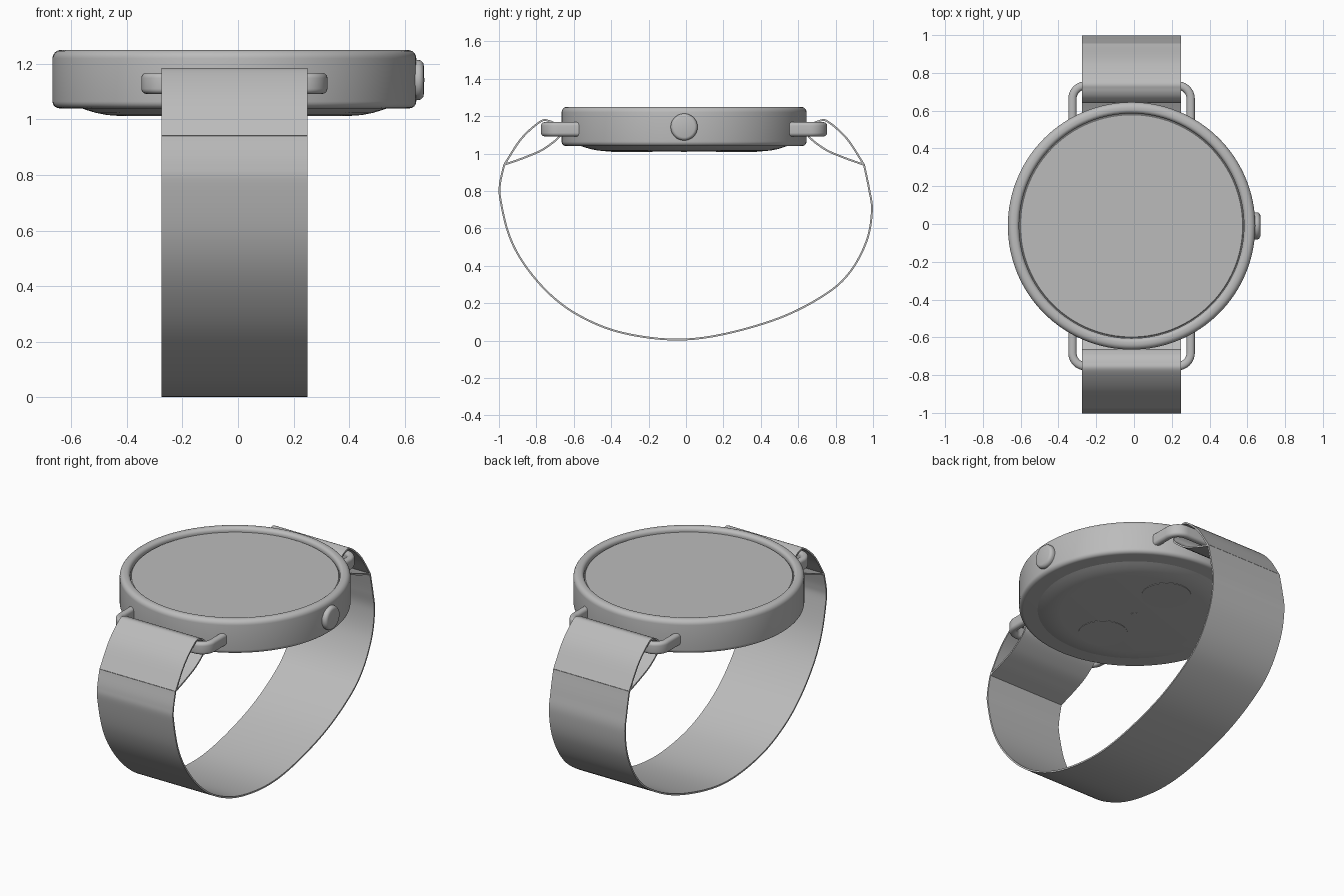
import bpy, bmesh
from math import sin, cos, pi, radians
from mathutils import Vector

CX, CY = -0.013, -0.01        # centre of the case

old = bpy.data.objects.get("Cube")
if old:
    bpy.data.objects.remove(old, do_unlink=True)

grey = bpy.data.materials.new("satin grey")
grey.use_nodes = True
colour = (0.5, 0.5, 0.5, 1)
grey.diffuse_color = colour
grey.node_tree.nodes["Principled BSDF"].inputs["Base Color"].default_value = colour


def finish(name, bm, angle=35):
    bmesh.ops.recalc_face_normals(bm, faces=bm.faces)
    mesh = bpy.data.meshes.new(name)
    bm.to_mesh(mesh)
    bm.free()
    mesh.materials.append(grey)
    obj = bpy.data.objects.new(name, mesh)
    bpy.context.collection.objects.link(obj)
    bpy.ops.object.select_all(action='DESELECT')
    obj.select_set(True)
    bpy.context.view_layer.objects.active = obj
    bpy.ops.object.shade_smooth_by_angle(angle=radians(angle))
    return obj


def arc(cx, cy, r, a0, a1, n=6):
    steps = [radians(a0 + (a1 - a0) * i / n) for i in range(n + 1)]
    return [(cx + r * cos(a), cy + r * sin(a)) for a in steps]


def lathe(name, profile, place, steps=128):
    """Spin a (radius, height) profile; place maps local points to the model."""
    bm = bmesh.new()
    verts = [bm.verts.new((r, 0, h)) for r, h in profile]
    edges = [bm.edges.new(pair) for pair in zip(verts, verts[1:])]
    bmesh.ops.spin(bm, geom=verts + edges, axis=(0, 0, 1), cent=(0, 0, 0),
                   angle=2 * pi, steps=steps)
    bmesh.ops.remove_doubles(bm, verts=bm.verts, dist=0.0001)
    for v in bm.verts:
        v.co = place(v.co)
    return finish(name, bm)


def sweep(name, path, section, place):
    """Sweep a closed (side, depth) section along a flat path."""
    bm = bmesh.new()
    pts = [Vector(p) for p in path]
    rings = []
    for i, p in enumerate(pts):
        t = (pts[min(i + 1, len(pts) - 1)] - pts[max(i - 1, 0)]).normalized()
        side = Vector((-t.y, t.x))
        rings.append([bm.verts.new(place(*(p + side * s), d)) for s, d in section])
    n = len(section)
    for a, b in zip(rings, rings[1:]):
        for j in range(n):
            k = (j + 1) % n
            bm.faces.new((a[j], a[k], b[k], b[j]))
    bm.faces.new(rings[0])
    bm.faces.new(rings[-1])
    return finish(name, bm)


def smooth_path(points, n=8):
    """Catmull-Rom curve through the points."""
    p = [Vector(q) for q in points]
    p = [2 * p[0] - p[1]] + p + [2 * p[-1] - p[-2]]
    out = []
    for a, b, c, d in zip(p, p[1:], p[2:], p[3:]):
        for i in range(n):
            t = i / n
            out.append(0.5 * (2 * b + (c - a) * t + (2 * a - 5 * b + 4 * c - d) * t * t
                              + (3 * b - a - 3 * c + d) * t ** 3))
    return out + [p[-2]]


def upright(v):
    return (v.x + CX, v.y + CY, v.z)


# Case with rounded rim and recessed screen bed
R = 0.655
case = ([(0, 1.04)] + arc(R - 0.025, 1.065, 0.025, -90, 0)
        + arc(R - 0.03, 1.22, 0.03, 0, 90) + arc(0.617, 1.228, 0.022, 90, 180)
        + [(0.595, 1.215), (0, 1.215)])
lathe("case", case, upright)

# Flat screen
lathe("screen", [(0, 1.205), (0.592, 1.205), (0.592, 1.221), (0.588, 1.225), (0, 1.225)],
      upright)

# Domed back with sensor discs
back = [(0, 1.05), (0.55, 1.05), (0.55, 1.04), (0.53, 1.033), (0.50, 1.024),
        (0.46, 1.016), (0.42, 1.013), (0, 1.012)]
lathe("back_cover", back, upright)
for name, y, r in (("front_sensor", -0.28, 0.14), ("rear_sensor", 0.28, 0.14),
                   ("centre_sensor", 0, 0.02)):
    lathe(name, [(0, 1.02), (r, 1.02), (r, 1.01), (0, 1.009)],
          lambda v, y=y: (v.x + CX, v.y + CY + y, v.z), 48)

# Side button on the left of the case
button = ([(0, 0.60), (0.06, 0.60), (0.072, 0.635)]
          + arc(0.052, 0.662, 0.02, 0, 80) + [(0, 0.684)])
lathe("side_button", button, lambda v: (v.z + CX, v.x + CY, v.y + 1.142), 48)

# Wire loops holding the strap
loop_section = []
for sx, sz, a in ((1, 1, 0), (-1, 1, 90), (-1, -1, 180), (1, -1, 270)):
    loop_section += arc(sx * 0.003, sz * 0.019, 0.019, a, a + 90, 5)
half = [(0.313, 0.5)] + arc(0.243, 0.673, 0.07, 0, 90, 10)
loop_path = half + [(-x, y) for x, y in reversed(half)]

# Strap ends folded over the loops
W = 0.2625
T = 0.005
strap_section = [(-T, -W), (T, -W), (T, W), (-T, W)]
fold = smooth_path([(0.962, 0.94), (0.87, 1.08), (0.77, 1.17), (0.725, 1.175),
                    (0.68, 1.15), (0.66, 1.10), (0.75, 1.025), (0.85, 0.98),
                    (0.962, 0.94)])

for label, s in (("front", -1), ("rear", 1)):
    sweep(label + "_strap_loop", loop_path, loop_section,
          lambda x, y, d, s=s: (x + CX, s * y + CY, d + 1.13))
    sweep(label + "_strap_fold", fold, strap_section,
          lambda y, z, d, s=s: (d + CX, s * y + CY, z))

# Main strap hanging below the case
strap = smooth_path([(-0.972, 0.94), (-0.994, 0.84), (-0.993, 0.76), (-0.948, 0.57),
                     (-0.866, 0.41), (-0.73, 0.25), (-0.57, 0.133), (-0.357, 0.046),
                     (-0.08, 0.006), (0.18, 0.03), (0.5, 0.121), (0.743, 0.246),
                     (0.877, 0.367), (0.966, 0.534), (0.994, 0.694), (0.979, 0.81),
                     (0.952, 0.94)])
sweep("strap", strap, strap_section, lambda y, z, d: (d + CX, y, z))
